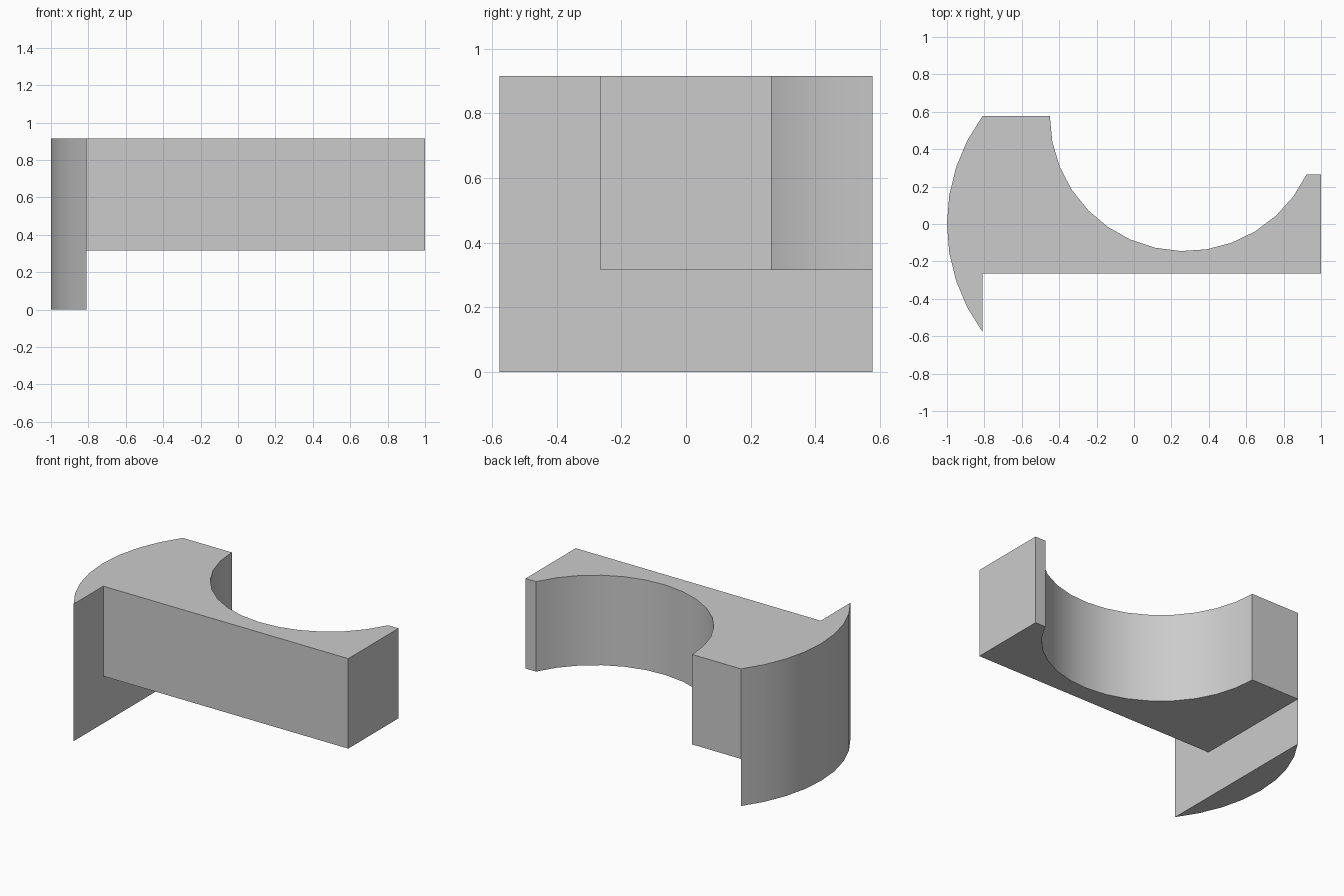
import bpy
import bmesh
from math import asin, cos, sin, pi, radians

cube = bpy.data.objects.get("Cube")
if cube:
    bpy.data.objects.remove(cube, do_unlink=True)

# Main dimensions
TOP, ARM_BOTTOM = 0.916, 0.315
HALF_DEPTH, ARM_HALF = 0.577, 0.265
PLATE_X = -0.81

grey = bpy.data.materials.new("plain grey")
grey.use_nodes = True
colour = (0.6, 0.6, 0.6, 1)
grey.diffuse_color = colour
grey.node_tree.nodes["Principled BSDF"].inputs["Base Color"].default_value = colour


def arc(cx, cy, radius, start, end, steps):
    angles = [start + (end - start) * i / steps for i in range(steps + 1)]
    return [(cx + radius * cos(a), cy + radius * sin(a)) for a in angles]


def prism(name, outline, bottom, top):
    bm = bmesh.new()
    base = bm.faces.new([bm.verts.new((x, y, bottom)) for x, y in outline])
    result = bmesh.ops.extrude_face_region(bm, geom=[base], use_keep_orig=True)
    raised = [v for v in result["geom"] if isinstance(v, bmesh.types.BMVert)]
    bmesh.ops.translate(bm, verts=raised, vec=(0, 0, top - bottom))
    bmesh.ops.recalc_face_normals(bm, faces=bm.faces)
    mesh = bpy.data.meshes.new(name)
    bm.to_mesh(mesh)
    bm.free()
    mesh.materials.append(grey)
    obj = bpy.data.objects.new(name, mesh)
    bpy.context.collection.objects.link(obj)
    return obj


# Upright plate with a bowed outer side
sag = PLATE_X + 1
bow_radius = (HALF_DEPTH ** 2 + sag ** 2) / (2 * sag)
spread = asin(HALF_DEPTH / bow_radius)
bow = arc(bow_radius - 1, 0, bow_radius, pi - spread, pi + spread, 8)
bracket = prism("bracket", bow, 0, TOP)

# Arm with a round scoop in its back
scoop_radius = 0.722
scoop_end = 2 * pi - asin((HALF_DEPTH - ARM_HALF) / scoop_radius)
scoop = arc(0.272, HALF_DEPTH, scoop_radius, pi, scoop_end, 14)
outline = [(PLATE_X, HALF_DEPTH)] + scoop + [
    (1, ARM_HALF), (1, -ARM_HALF), (PLATE_X, -ARM_HALF)]
arm = prism("arm", outline, ARM_BOTTOM, TOP)

# Join both into one solid
union = bracket.modifiers.new("join arm", "BOOLEAN")
union.operation = "UNION"
union.solver = "EXACT"
union.object = arm
bpy.ops.object.select_all(action="DESELECT")
bracket.select_set(True)
bpy.context.view_layer.objects.active = bracket
bpy.ops.object.modifier_apply(modifier=union.name)
bpy.data.objects.remove(arm, do_unlink=True)
bpy.ops.object.shade_smooth_by_angle(angle=radians(25))
